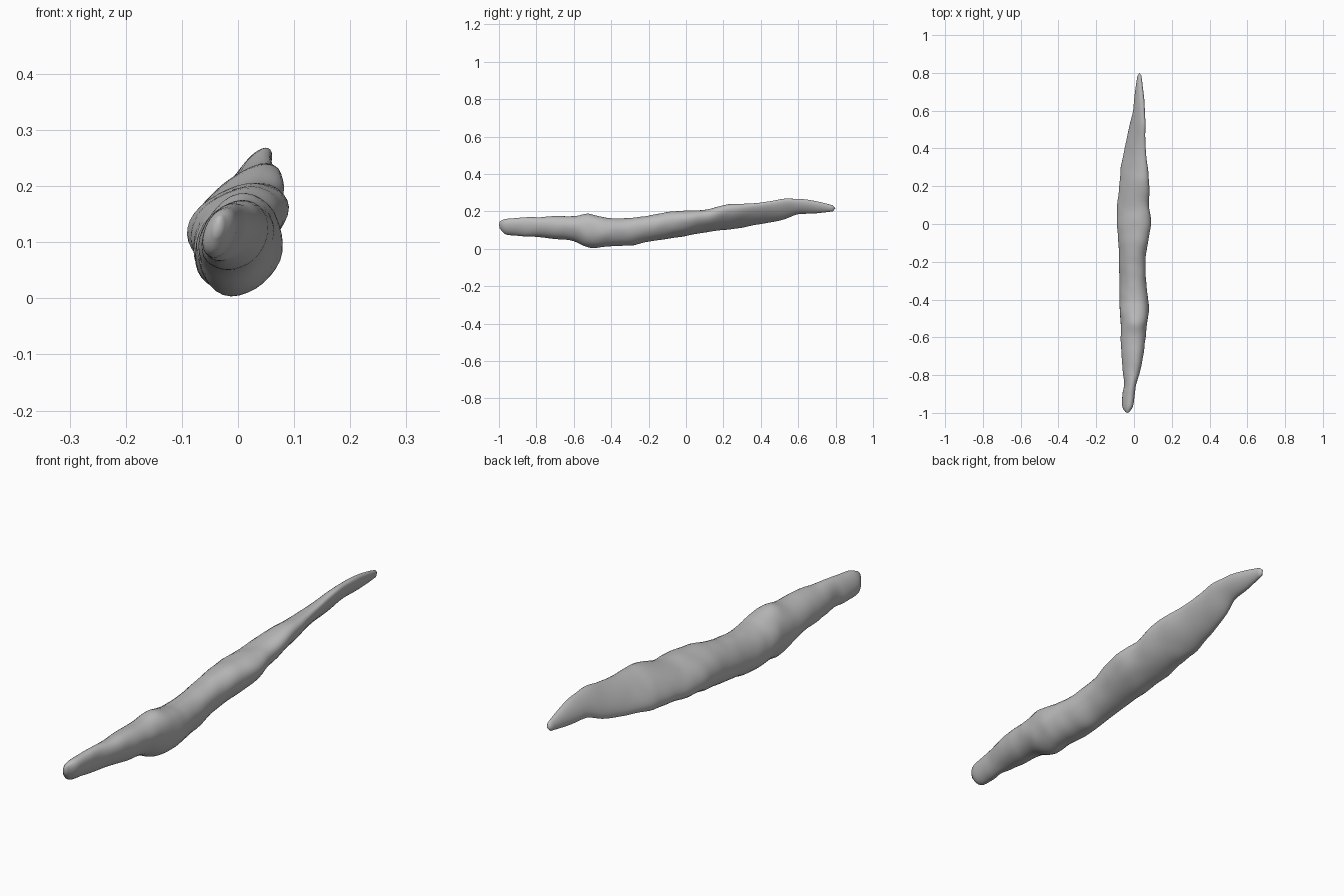
import bpy
import bmesh
import math
from mathutils import Vector, noise

SIDES = 32
STEPS = 5

# Stations along the body, in thousandths:
# y, left edge, right edge, underside, top, then lean in percent
STATIONS = [
    (-996, -45, -26, 110, 146, 30),
    (-965, -62, -6, 78, 158, 35),
    (-900, -61, 4, 70, 165, 35),
    (-850, -52, 12, 67, 168, 30),
    (-780, -60, 32, 61, 170, 30),
    (-690, -66, 51, 50, 175, 25),
    (-600, -70, 60, 41, 174, 20),
    (-520, -70, 71, 6, 186, 15),
    (-450, -74, 80, 10, 172, 10),
    (-390, -77, 74, 15, 163, 15),
    (-300, -75, 64, 17, 165, 20),
    (-200, -80, 60, 38, 178, 25),
    (-100, -83, 73, 53, 195, 30),
    (0, -91, 90, 69, 204, 35),
    (100, -88, 80, 87, 208, 45),
    (220, -76, 80, 103, 236, 60),
    (300, -70, 74, 113, 240, 70),
    (400, -50, 62, 133, 248, 75),
    (510, -27, 60, 152, 265, 75),
    (600, -5, 58, 184, 267, 65),
    (700, 5, 50, 190, 254, 50),
    (785, 18, 39, 200, 232, 30),
]


def spline(a, b, c, d, t):
    """Smooth curve from b to c, with a and d as neighbours."""
    return 0.5 * (2 * b + (c - a) * t + (2 * a - 5 * b + 4 * c - d) * t * t
                  + (3 * b - a - 3 * c + d) * t ** 3)


def resample(rows):
    """Fill in smooth stations between the given ones."""
    result = []
    last = len(rows) - 1
    for i in range(last):
        group = (rows[max(i - 1, 0)], rows[i], rows[i + 1], rows[min(i + 2, last)])
        for s in range(STEPS):
            result.append([spline(*values, s / STEPS) for values in zip(*group)])
    result.append(list(rows[last]))
    return result


def make_ring(bm, station):
    """One leaning oval section that fills the station's limits."""
    y, left, right, low, high = (v / 1000 for v in station[:5])
    lean = math.asin(station[5] / 100)
    ring = []
    for k in range(SIDES):
        angle = math.tau * k / SIDES
        point = Vector(((left + right) / 2 + (right - left) / 2 * math.cos(angle), y,
                        (low + high) / 2 + (high - low) / 2 * math.sin(angle + lean)))
        # Gentle lumps, weaker on the thin ends
        centre = Vector(((left + right) / 2, y, (low + high) / 2))
        lump = noise.noise(point * 16) * 0.05
        ring.append(bm.verts.new(centre + (point - centre) * (1 + lump)))
    return ring


def close_end(bm, ring, tip):
    """Cap a ring with a fan to a tip point."""
    point = bm.verts.new(tip)
    for k in range(SIDES):
        bm.faces.new((ring[k], ring[(k + 1) % SIDES], point))


# Plain grey surface
grey = bpy.data.materials.new("plain_grey")
grey.use_nodes = True
colour = (0.5, 0.5, 0.5, 1)
grey.diffuse_color = colour
shader = grey.node_tree.nodes["Principled BSDF"]
shader.inputs["Base Color"].default_value = colour
shader.inputs["Roughness"].default_value = 0.8

cube = bpy.data.objects.get("Cube")
if cube:
    bpy.data.objects.remove(cube, do_unlink=True)

# Long lumpy body lofted through the stations
bm = bmesh.new()
rings = [make_ring(bm, station) for station in resample(STATIONS)]
for ring, following in zip(rings, rings[1:]):
    for k in range(SIDES):
        n = (k + 1) % SIDES
        bm.faces.new((ring[k], ring[n], following[n], following[k]))

# Blunt front end and narrow back tip
close_end(bm, rings[0], (-0.035, -1, 0.13))
close_end(bm, rings[-1], (0.029, 0.8, 0.217))
bmesh.ops.recalc_face_normals(bm, faces=bm.faces)

mesh = bpy.data.meshes.new("body")
bm.to_mesh(mesh)
bm.free()
mesh.materials.append(grey)
body = bpy.data.objects.new("body", mesh)
bpy.context.collection.objects.link(body)
for face in mesh.polygons:
    face.use_smooth = True
